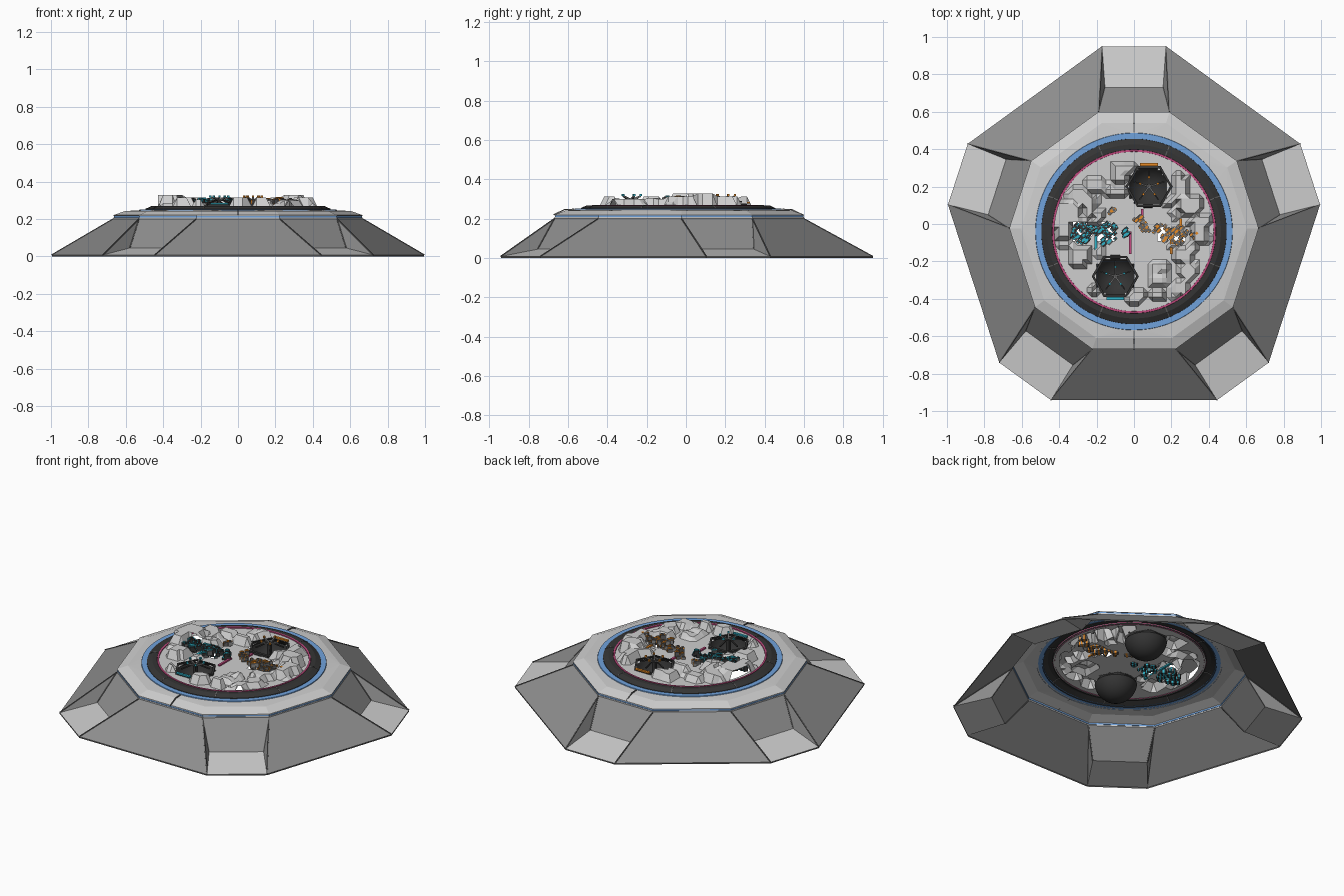
import bpy, bmesh, math, random
from mathutils import Vector, Matrix

if "Cube" in bpy.data.objects:
    bpy.data.objects.remove(bpy.data.objects["Cube"])
random.seed(7)
CY = -0.04                                   # centre of the five-fold plan

def mat(name, c):
    m = bpy.data.materials.new(name)
    m.diffuse_color = (*c, 1)
    m.use_nodes = True
    m.node_tree.nodes["Principled BSDF"].inputs["Base Color"].default_value = m.diffuse_color
    return m

LIGHT = mat("light_grey", (.62, .62, .62))
PANEL = mat("panel_grey", (.27, .27, .27))
EDGE = mat("edge_grey", (.13, .13, .13))
DARK = mat("dark_grey", (.035, .035, .035))
BLUE = mat("blue", (.16, .36, .72))
PINK = mat("pink", (.55, .07, .22))
CYAN = mat("cyan", (.03, .45, .58))
ORANGE = mat("orange", (.80, .26, .02))

def add(name, bm, *mats):
    me = bpy.data.meshes.new(name)
    bm.to_mesh(me)
    bm.free()
    for m in mats:
        me.materials.append(m)
    ob = bpy.data.objects.new(name, me)
    bpy.context.collection.objects.link(ob)
    return ob

def decagon(bm, r, half, z):
    vs = []
    for k in range(5):
        for s in (-1, 1):
            a = math.radians(90 + 72 * k + s * half)
            vs.append(bm.verts.new((r * math.cos(a), CY + r * math.sin(a), z)))
    return vs

def circle(bm, r, z, n=80):
    return [bm.verts.new((r * math.cos(2 * math.pi * i / n), CY + r * math.sin(2 * math.pi * i / n), z)) for i in range(n)]

def bridge(bm, a, b, mi=0):
    n = len(a)
    for i in range(n):
        bm.faces.new((a[i], a[(i + 1) % n], b[(i + 1) % n], b[i])).material_index = mi

def box(bm, c, size, rot=None, mi=0):
    M = Matrix.Translation(c) @ (rot or Matrix()) @ Matrix.Diagonal((*size, 1))
    r = bmesh.ops.create_cube(bm, size=1, matrix=M)
    for f in {f for v in r['verts'] for f in v.link_faces}:
        f.material_index = mi

def rod(bm, a, b, w, mi=0):
    a, b = Vector(a), Vector(b)
    d = b - a
    box(bm, (a + b) / 2, (w, w, d.length), d.to_track_quat('Z', 'Y').to_matrix().to_4x4(), mi)

# sloped skirt: wide faces, and recessed narrow bays with a low shelf
bm = bmesh.new()
foot = decagon(bm, 1.005, 9.8, 0)
low = decagon(bm, 1.005, 9.8, .008)
top = decagon(bm, .667, 16.5, .2)
shelf = decagon(bm, .785, 11.4, .045)
bridge(bm, foot, low, 2)
framed, lines = [], []
for i in range(0, 10, 2):
    j, k = i + 1, (i + 2) % 10
    framed.append(bm.faces.new((low[j], low[k], top[k], top[j])))
    framed.append(bm.faces.new((shelf[i], shelf[j], top[j], top[i])))
    bm.faces.new((low[i], low[j], shelf[j], shelf[i]))
    for q, rev in ((i, 0), (j, 1)):
        tri = (low[q], shelf[q], top[q])
        bm.faces.new(tri[::-1] if rev else tri).material_index = 1
        lines += [(low[q].co.copy(), top[q].co.copy()), (shelf[q].co.copy(), top[q].co.copy())]
bmesh.ops.inset_individual(bm, faces=framed, thickness=.018, depth=-.003, use_even_offset=True)
for f in framed:
    f.material_index = 1
add("skirt", bm, LIGHT, PANEL, EDGE)
bm = bmesh.new()
for a, b in lines:
    rod(bm, a, b, .006)
add("skirt_edge_lines", bm, EDGE)

# upper deck with blue band
bm = bmesh.new()
rings = [decagon(bm, r, 16.5, z) for r, z in ((.667, .2), (.667, .208), (.664, .208), (.664, .216), (.667, .216), (.667, .22), (.605, .242))]
for n, (a, b) in enumerate(zip(rings, rings[1:])):
    bridge(bm, a, b, 1 if n in (1, 2, 3) else 0)
inner = circle(bm, .52, .247)
outer_edges = [bm.edges.get((rings[-1][i], rings[-1][(i + 1) % 10])) for i in range(10)]
inner_edges = [bm.edges.new((inner[i], inner[(i + 1) % 80])) for i in range(80)]
bmesh.ops.bridge_loops(bm, edges=outer_edges + inner_edges)
add("upper_deck", bm, LIGHT, BLUE)

# round rings: blue, dark, pink
def lathe(name, prof, m):
    bm = bmesh.new()
    rs = [circle(bm, r, z) for r, z in prof]
    for a, b in zip(rs, rs[1:]):
        bridge(bm, a, b)
    add(name, bm, m)

lathe("blue_ring", [(.528, .245), (.526, .251), (.49, .251)], BLUE)
lathe("dark_ring", [(.497, .245), (.495, .254), (.465, .268), (.438, .268), (.436, .255)], DARK)
lathe("pink_ring", [(.438, .262), (.437, .27), (.427, .27), (.426, .258)], PINK)

# seams on deck and dark ring
bm = bmesh.new()
for s in (1, -1):
    y0, y1, y2 = [CY + s * v for v in (.53, .578, .633)]
    rod(bm, (0, y0, .248), (0, y1, .246), .006)
    rod(bm, (0, y1, .246), (0, y2, .22), .006)
for k in range(8):
    a = math.radians(22.5 + 45 * k)
    c, s = math.cos(a), math.sin(a)
    rod(bm, (.44 * c, CY + .44 * s, .267), (.466 * c, CY + .466 * s, .267), .005)
    rod(bm, (.466 * c, CY + .466 * s, .267), (.494 * c, CY + .494 * s, .253), .005)
add("seams", bm, EDGE)

# stepped terrain floor, an open shell with holes for bowls and clusters
BOWLS = [(.08, .20, ORANGE, 1), (-.10, -.28, CYAN, -1)]
CLUSTERS = [(-.28, -.04, .065, 0), (-.15, -.05, .065, 0), (.15, -.05, .04, 1), (.24, -.055, .05, 1)]
blocks = [(-.36, .03, .07, .10, .065), (-.30, .14, .05, .05, .05), (-.22, .21, .05, .04, .035),
          (.34, -.03, .05, .08, .05), (.30, .10, .06, .05, .065), (.26, -.17, .06, .04, .04),
          (-.3, -.17, .05, .05, .05), (.0, -.38, .06, .03, .05), (-.08, .27, .04, .05, .04),
          (.24, .22, .04, .05, .05), (.13, -.3, .04, .03, .03), (-.21, -.33, .03, .04, .04)]
for _ in range(45):
    a, r = random.uniform(0, 2 * math.pi), random.uniform(.2, .4)
    blocks.append((r * math.cos(a), CY + r * math.sin(a), random.uniform(.02, .045),
                   random.uniform(.02, .045), random.choice((.02, .035, .05))))

def height(x, y):
    if abs(y + .05) < .05 and -.34 < x < .31:
        return 0
    h = 0
    for bx, by, w, d, t in blocks:
        u, v = abs(x - bx), abs(y - by)
        if u < w and v < d and u + v < (w + d) * .8:
            h = max(h, t)
    return h

bm = bmesh.new()
N, S = 36, .025
grid = {}
for i in range(-N // 2, N // 2 + 1):
    for j in range(-N // 2, N // 2 + 1):
        x, y = i * S, j * S
        r = math.hypot(x, y)
        if r > .455:
            continue
        if r > .418:
            x, y = x * .428 / r, y * .428 / r
        y += CY
        if any(math.hypot(x - b[0], y - b[1]) < .092 for b in BOWLS):
            continue
        if any(math.hypot(x - c[0], y - c[1]) < c[2] * .6 for c in CLUSTERS):
            continue
        near = any(math.hypot(x - b[0], y - b[1]) < .13 for b in BOWLS)
        grid[i, j] = bm.verts.new((x, y, .264 + (0 if near else height(x, y))))
for (i, j), v in grid.items():
    q = [grid.get(p) for p in ((i, j), (i + 1, j), (i + 1, j + 1), (i, j + 1))]
    if all(q):
        bm.faces.new(q)
bmesh.ops.connect_verts_nonplanar(bm, angle_limit=.01, faces=bm.faces[:])
add("terrain_floor", bm, LIGHT)
lathe("floor_rim", [(.436, .262), (.40, .262)], LIGHT)

# hexagonal dishes with a round bowl below and a five-armed flower
for n, (bx, by, accent, side) in enumerate(BOWLS):
    bm = bmesh.new()
    M = 48
    def loop(r, z, hexa=False):
        out = []
        for i in range(M):
            a = 2 * math.pi * i / M
            k = r
            if hexa:
                k = r * math.cos(math.pi / 6) / math.cos(a % (math.pi / 3) - math.pi / 6)
            out.append(bm.verts.new((bx + k * math.cos(a), by + k * math.sin(a), z)))
        return out
    ls = [loop(.126, .262, True), loop(.126, .276, True), loop(.112, .278, True)]
    ls += [loop(.122 * math.cos(t), .268 - .125 * math.sin(t)) for t in [math.pi / 2 * i / 10 for i in range(1, 10)]]
    for a, b in zip(ls, ls[1:]):
        bridge(bm, a, b)
    bm.faces.new(ls[-1])
    ob = add(f"bowl_{n + 1}", bm, DARK)
    for p in ob.data.polygons:
        p.use_smooth = p.index >= 3 * M
    bm = bmesh.new()
    rod(bm, (bx, by, .15), (bx, by, .30), .02)
    for k in range(5):
        a = math.radians(90 + 72 * k)
        c, s = math.cos(a), math.sin(a)
        rod(bm, (bx, by, .295), (bx + .05 * c, by + .05 * s, .315), .009, 2)
        rod(bm, (bx + .03 * c, by + .03 * s, .30), (bx + .085 * c, by + .085 * s, .285), .007)
        box(bm, (bx + .05 * c, by + .05 * s, .32), (.011, .011, .011), Matrix.Rotation(a, 4, 'Z'), 1)
    box(bm, (bx, by + side * .118, .281), (.095, .014, .009), None, 1)
    add(f"flower_{n + 1}", bm, DARK, accent, EDGE)

# machine clusters: turned cubes with coloured caps and links
def chain(name, spots, mats):
    bm = bmesh.new()
    for x, y, r, count in spots:
        for _ in range(count):
            a, d = random.uniform(0, 2 * math.pi), r * math.sqrt(random.random())
            c = Vector((x + d * math.cos(a), y + d * math.sin(a), random.uniform(.262, .30)))
            s = random.uniform(.016, .03)
            R = Matrix.Rotation(math.radians(45), 4, 'Z')
            box(bm, c, (s, s, s), R, random.choice((0, 0, 2)))
            box(bm, c, (s * 1.12, s * .35, s * 1.12), R, 1)
            box(bm, c + Vector((0, 0, s * .6)), (s * .5, s * .5, .006), R, 1 if random.random() < .4 else 0)
    add(name, bm, *mats)

chain("cyan_machine", [(-.28, -.04, .06, 42), (-.15, -.05, .06, 36), (-.36, -.05, .025, 6), (-.05, -.05, .03, 10)], (DARK, CYAN, EDGE))
chain("orange_machine", [(.15, -.05, .045, 18), (.24, -.055, .05, 26), (.33, -.06, .03, 9), (.06, -.02, .03, 8),
                         (-.12, .07, .015, 4), (.02, .03, .02, 5)], (EDGE, ORANGE, PANEL))

# thin coloured strips on the floor
bm = bmesh.new()
for x, y0, y1, mi in ((-.205, -.15, .08, 0), (.045, -.02, .08, 1), (-.02, -.16, -.04, 1), (.25, -.08, .03, 2), (.2, -.16, -.06, 2)):
    box(bm, (x, (y0 + y1) / 2, .27), (.013, y1 - y0, .009), None, mi)
add("floor_strips", bm, CYAN, PINK, ORANGE)
